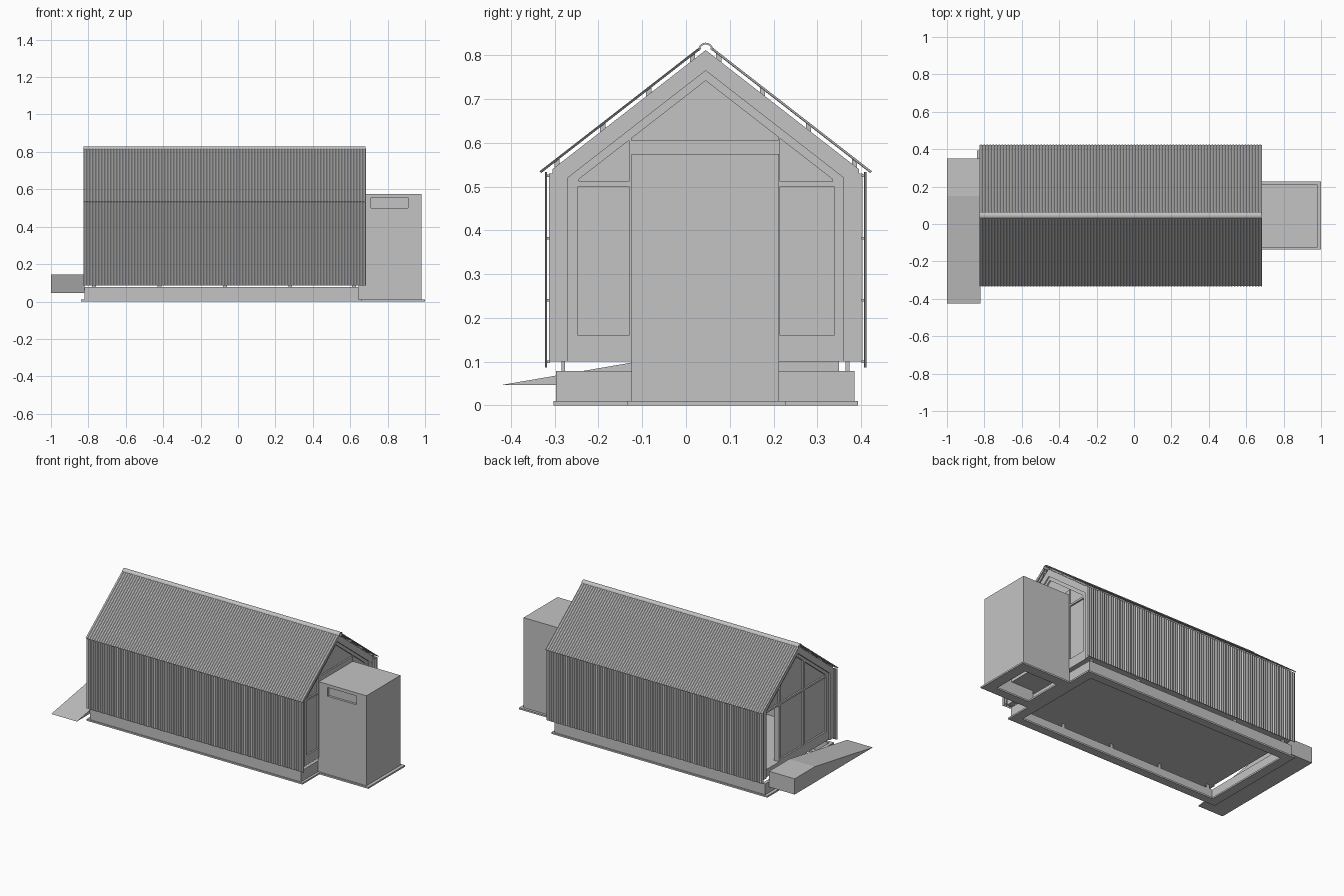
import bpy, bmesh, math
from mathutils import Vector

if "Cube" in bpy.data.objects:
    bpy.data.objects.remove(bpy.data.objects["Cube"])

grey = bpy.data.materials.new("plain_grey")
grey.diffuse_color = (0.55, 0.55, 0.55, 1)
grey.use_nodes = True
grey.node_tree.nodes["Principled BSDF"].inputs["Base Color"].default_value = grey.diffuse_color
MID = 0.045                      # y of the ridge line
X0, X1 = -0.825, 0.683           # cladding ends


def add_object(name, bm):
    bmesh.ops.recalc_face_normals(bm, faces=bm.faces)
    me = bpy.data.meshes.new(name)
    bm.to_mesh(me)
    bm.free()
    me.materials.append(grey)
    ob = bpy.data.objects.new(name, me)
    bpy.context.collection.objects.link(ob)
    return ob


def panel(name, axis, loops, lo, hi):
    """Flat outline (first loop) with holes (other loops), extruded along an axis."""
    place = {'x': lambda a, b, d: (d, a, b),
             'y': lambda a, b, d: (a, d, b),
             'z': lambda a, b, d: (a, b, d)}[axis]
    bm = bmesh.new()
    for loop in loops:
        vs = [bm.verts.new(place(a, b, lo)) for a, b in loop]
        for i, v in enumerate(vs):
            bm.edges.new((v, vs[(i + 1) % len(vs)]))
    normal = Vector(place(0, 0, 1))
    bmesh.ops.triangle_fill(bm, use_beauty=True, edges=bm.edges[:], normal=normal)
    ext = bmesh.ops.extrude_face_region(bm, geom=bm.faces[:])
    moved = [g for g in ext['geom'] if isinstance(g, bmesh.types.BMVert)]
    bmesh.ops.translate(bm, verts=moved, vec=normal * (hi - lo))
    return add_object(name, bm)


def rect(a0, a1, b0, b1):
    return [(a0, b0), (a1, b0), (a1, b1), (a0, b1)]


def box(name, x, y, z):
    return panel(name, 'z', [rect(*x, *y)], *z)


def corrugated(name, start, end, pitch=0.016, amp=0.0022, steps=6):
    """Wavy sheet between two (y, z) lines."""
    (ya, za), (yb, zb) = start, end
    n = Vector((0, za - zb, yb - ya)).normalized()
    count = round((X1 - X0) / pitch) * steps
    bm = bmesh.new()
    prev = None
    for i in range(count + 1):
        x = X0 + (X1 - X0) * i / count
        off = n * amp * math.cos(2 * math.pi * i / steps)
        pair = [bm.verts.new(Vector((x, y, z)) + off) for y, z in (start, end)]
        if prev:
            bm.faces.new((prev[0], pair[0], pair[1], prev[1]))
        prev = pair
    ob = add_object(name, bm)
    mod = ob.modifiers.new("thickness", 'SOLIDIFY')
    mod.thickness = 0.0012
    mod.offset = 0
    return ob


def roof_z(y, apex, slope=0.777):
    return apex - slope * abs(y - MID)


def upper_pane(y0, y1, zb):
    """Window outline following the roof slope."""
    pts = [(y0, zb), (y1, zb), (y1, roof_z(y1, 0.742))]
    if y0 < MID < y1:
        pts.append((MID, 0.742))
    return pts + [(y0, roof_z(y0, 0.742))]


# Foundation frame with bottom flange
panel("base_flange", 'z', [rect(-0.84, 0.66, -0.303, 0.393),
                           rect(-0.78, 0.60, -0.25, 0.34)], 0, 0.01)
panel("base_beam", 'z', [rect(-0.82, 0.645, -0.297, 0.385),
                         rect(-0.80, 0.625, -0.277, 0.365)], 0.01, 0.078)

# Short supports between frame and floor
for i, x in enumerate((-0.78, -0.43, -0.08, 0.27, 0.61)):
    box(f"front_support_{i}", (x, x + 0.02), (-0.284, -0.277), (0.07, 0.105))
    box(f"back_support_{i}", (x, x + 0.02), (0.365, 0.374), (0.07, 0.105))

# Floor
box("floor", (-0.80, 0.65), (-0.30, 0.392), (0.10, 0.145))

# Roof slab
yl, yr = MID - 0.35, MID + 0.35
panel("roof_slab", 'x', [[(yl, roof_z(yl, 0.812)), (yl, roof_z(yl, 0.765)),
                          (MID, 0.765), (yr, roof_z(yr, 0.765)),
                          (yr, roof_z(yr, 0.812)), (MID, 0.812)]], -0.81, 0.658)

# Long walls, their battens, cladding and roof sheets
for side, s in (("front", -1), ("back", 1)):
    def span(d0, d1):
        return sorted((MID + s * d0, MID + s * d1))
    box(f"{side}_wall", (-0.81, 0.655), span(0.315, 0.358), (0.10, 0.53))
    for i, z in enumerate((0.10, 0.24, 0.382, 0.525)):
        box(f"{side}_wall_batten_{i}", (-0.81, 0.67), span(0.356, 0.363), (z - 0.003, z + 0.003))
    for i, d in enumerate((0.34, 0.235, 0.13, 0.03)):
        ys = [MID + s * (d + e) for e in (-0.006, 0.006)]
        panel(f"{side}_roof_batten_{i}", 'x',
              [[(ys[0], roof_z(ys[0], 0.811)), (ys[1], roof_z(ys[1], 0.811)),
                (ys[1], roof_z(ys[1], 0.823)), (ys[0], roof_z(ys[0], 0.823))]], -0.81, 0.67)
    corrugated(f"{side}_wall_cladding", (MID + s * 0.365, 0.087), (MID + s * 0.365, 0.533))
    corrugated(f"{side}_roof_sheet", (MID + s * 0.378, 0.533), (MID + s * 0.012, 0.817))

# Rounded ridge cap
arc = [math.radians(a) for a in range(-10, 191, 25)]
cap = [(MID + 0.017 * math.cos(a), 0.813 + 0.016 * math.sin(a)) for a in arc]
cap += [(MID + 0.013 * math.cos(a), 0.813 + 0.012 * math.sin(a)) for a in reversed(arc)]
panel("ridge_cap", 'x', [cap], X0, X1)

# Gable walls with window and door openings
gl, gr = -0.302, 0.392
outline = [(gl, 0.10), (gr, 0.10), (gr, roof_z(gr, 0.81)), (MID, 0.81), (gl, roof_z(gl, 0.81))]

right_panes = [rect(-0.247, -0.13, 0.16, 0.50), rect(0.215, 0.338, 0.16, 0.50),
               upper_pane(-0.245, -0.13, 0.512), upper_pane(0.215, 0.335, 0.512),
               upper_pane(-0.125, 0.21, 0.605)]
right_door = rect(-0.12, 0.205, 0.148, 0.565)
panel("right_gable", 'x', [outline, right_door] + right_panes, 0.615, 0.65)

left_panes = [rect(-0.25, -0.04, 0.16, 0.50), rect(-0.022, 0.20, 0.16, 0.50),
              upper_pane(-0.245, -0.04, 0.512), upper_pane(-0.022, 0.20, 0.512),
              upper_pane(0.218, 0.335, 0.512)]
left_door = rect(0.218, 0.355, 0.148, 0.50)
panel("left_gable", 'x', [outline, left_door] + left_panes, -0.80, -0.765)

# Window panes set back in the gables
for side, panes, x in (("right", right_panes, 0.636), ("left", left_panes, -0.79)):
    for i, loop in enumerate(panes):
        panel(f"{side}_window_{i}", 'x', [loop], x, x + 0.005)

# Entry box with a slot window, open underneath
bx, by, top = (0.645, 0.98), (-0.125, 0.212), 0.575
slot = rect(0.71, 0.91, 0.50, 0.555)
panel("entry_front", 'y', [rect(*bx, 0.01, top), slot], by[0], by[0] + 0.02)
panel("entry_slot_pane", 'y', [slot], by[0] + 0.014, by[0] + 0.019)
box("entry_back", bx, (by[1] - 0.02, by[1]), (0.01, top))
box("entry_side", (bx[1] - 0.02, bx[1]), (by[0] + 0.02, by[1] - 0.02), (0.01, top))
box("entry_roof", (bx[0], bx[1] - 0.02), (by[0] + 0.02, by[1] - 0.02), (top - 0.02, top))
box("entry_floor", (bx[0], 0.80), (by[0] + 0.02, by[1] - 0.02), (0.10, 0.145))
panel("entry_flange", 'z', [rect(0.66, 1.0, -0.135, 0.228),
                            rect(0.70, 0.93, -0.08, 0.165)], 0, 0.01)

# Landing and access ramp
panel("landing_ramp", 'x', [[(-0.425, 0.046), (0.35, 0.046), (0.35, 0.145), (0.15, 0.145)]],
      -1.0, -0.822)
